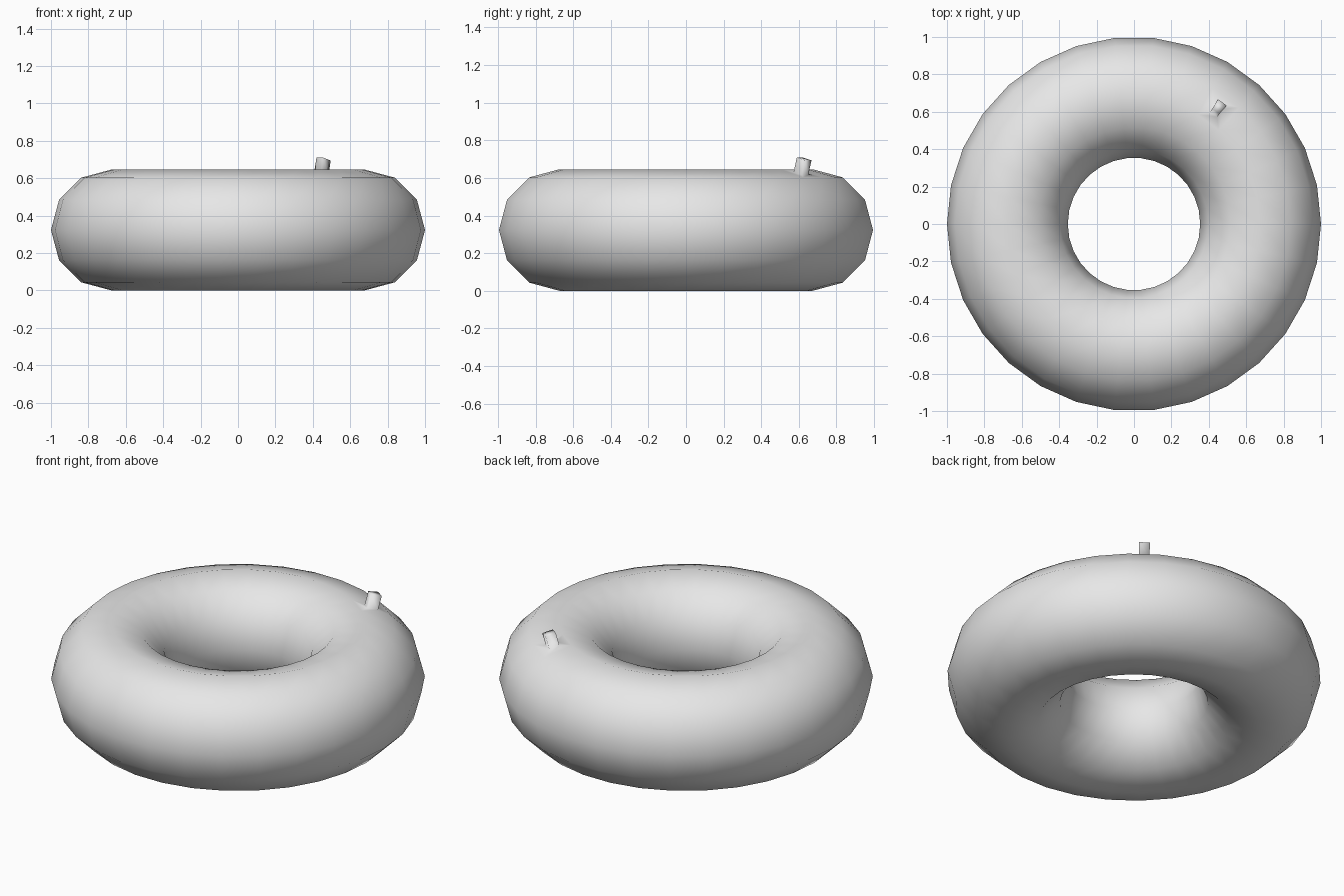
import bpy, bmesh
from math import radians, sin, cos
from mathutils import Vector

cube = bpy.data.objects.get("Cube")
if cube:
    bpy.data.objects.remove(cube, do_unlink=True)

MAJOR, MINOR = 0.677, 0.323   # ring radius, tube radius

# Material
grey = bpy.data.materials.new("light grey")
grey.use_nodes = True
colour = (0.8, 0.8, 0.8, 1)
grey.diffuse_color = colour
grey.node_tree.nodes["Principled BSDF"].inputs["Base Color"].default_value = colour

# Inflatable ring
bpy.ops.mesh.primitive_torus_add(
    major_segments=30, minor_segments=12,
    major_radius=MAJOR, minor_radius=MINOR, location=(0, 0, 0))
ring = bpy.context.object
ring.name = ring.data.name = "swim_ring"
ring.data.materials.clear()
ring.data.materials.append(grey)

bm = bmesh.new()
bm.from_mesh(ring.data)
bmesh.ops.translate(bm, verts=bm.verts, vec=(0, 0, MINOR))

# Inflation valve: one upper face, inset and drawn out along its normal
turn, tilt = radians(54), radians(75)
reach = MAJOR + MINOR * cos(tilt)
spot = Vector((reach * cos(turn), reach * sin(turn), MINOR + MINOR * sin(tilt)))
base = min(bm.faces, key=lambda f: (f.calc_center_median() - spot).length)
bmesh.ops.inset_region(bm, faces=[base], thickness=0.053, use_even_offset=True)
normal = base.normal.copy()
stem = bmesh.ops.extrude_discrete_faces(bm, faces=[base])["faces"][0]
bmesh.ops.translate(bm, verts=stem.verts, vec=normal * 0.08)

for face in bm.faces:
    face.smooth = True
bm.to_mesh(ring.data)
bm.free()
